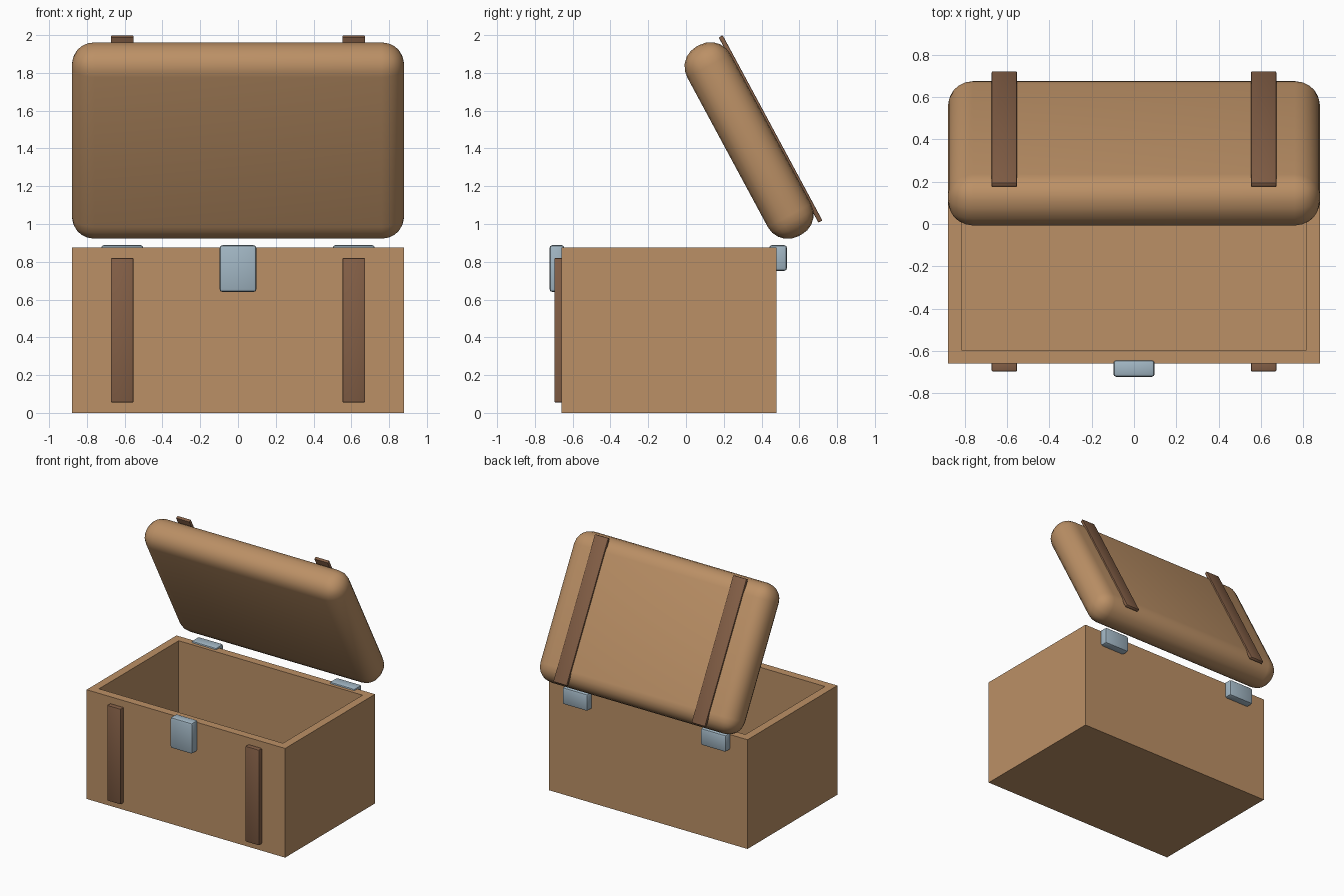
import bpy
import bmesh
from math import radians
from mathutils import Matrix, Vector

cube = bpy.data.objects.get("Cube")
if cube:
    bpy.data.objects.remove(cube, do_unlink=True)


def material(name, colour):
    mat = bpy.data.materials.new(name)
    mat.use_nodes = True
    mat.diffuse_color = (*colour, 1)
    mat.node_tree.nodes["Principled BSDF"].inputs["Base Color"].default_value = (*colour, 1)
    return mat


TAN = material("tan leather", (0.50, 0.28, 0.132))
BROWN = material("dark brown strap", (0.23, 0.115, 0.062))
STEEL = material("pale blue steel", (0.36, 0.47, 0.55))


def box(name, low, high, mat, bevel=0, segments=2, matrix=None):
    """Box between two corners, with rounded edges and an optional placement."""
    low, high = Vector(low), Vector(high)
    bm = bmesh.new()
    bmesh.ops.create_cube(bm, size=1)
    bmesh.ops.scale(bm, vec=high - low, verts=bm.verts)
    bmesh.ops.translate(bm, vec=(low + high) / 2, verts=bm.verts)
    if bevel:
        bmesh.ops.bevel(bm, geom=bm.edges[:], offset=bevel, segments=segments,
                        profile=0.5, affect='EDGES')
    if matrix:
        bm.transform(matrix)
    mesh = bpy.data.meshes.new(name)
    bm.to_mesh(mesh)
    bm.free()
    mesh.materials.append(mat)
    obj = bpy.data.objects.new(name, mesh)
    bpy.context.collection.objects.link(obj)
    return obj


def smooth(obj, angle=40):
    bpy.ops.object.select_all(action='DESELECT')
    obj.select_set(True)
    bpy.context.view_layer.objects.active = obj
    bpy.ops.object.shade_smooth_by_angle(angle=radians(angle))


# Open trunk body: inset the top face and push it down to the floor
body = box("trunk_body", (-0.88, -0.66, 0), (0.88, 0.478, 0.875), TAN)
bm = bmesh.new()
bm.from_mesh(body.data)
top = max(bm.faces, key=lambda f: f.calc_center_median().z)
bmesh.ops.inset_region(bm, faces=[top], thickness=0.065, use_even_offset=True)
cavity = bmesh.ops.extrude_discrete_faces(bm, faces=[top])["faces"]
bmesh.ops.translate(bm, vec=(0, 0, -0.81), verts=cavity[0].verts[:])
bm.to_mesh(body.data)
bm.free()

# Padded lid, swung open behind the body
swing = Matrix.Translation((0, 0.334, 1.442)) @ Matrix.Rotation(radians(-61.7), 4, 'X')
smooth(box("lid", (-0.88, -0.57, -0.13), (0.88, 0.57, 0.13), TAN, 0.12, 5, swing))

# Straps and hinges on both sides
for side, label in ((1, "left"), (-1, "right")):
    x = 0.613 * side
    smooth(box(f"front_strap_{label}", (x - 0.06, -0.697, 0.055), (x + 0.06, -0.64, 0.82),
               BROWN, 0.006))
    smooth(box(f"lid_strap_{label}", (x - 0.06, -0.557, 0.117), (x + 0.06, 0.557, 0.141),
               BROWN, 0.005, 2, swing))
    smooth(box(f"hinge_{label}", (x - 0.112, 0.44, 0.752), (x + 0.112, 0.535, 0.888),
               STEEL, 0.015))

# Front latch
smooth(box("latch", (-0.098, -0.723, 0.64), (0.098, -0.643, 0.888), STEEL, 0.016))
